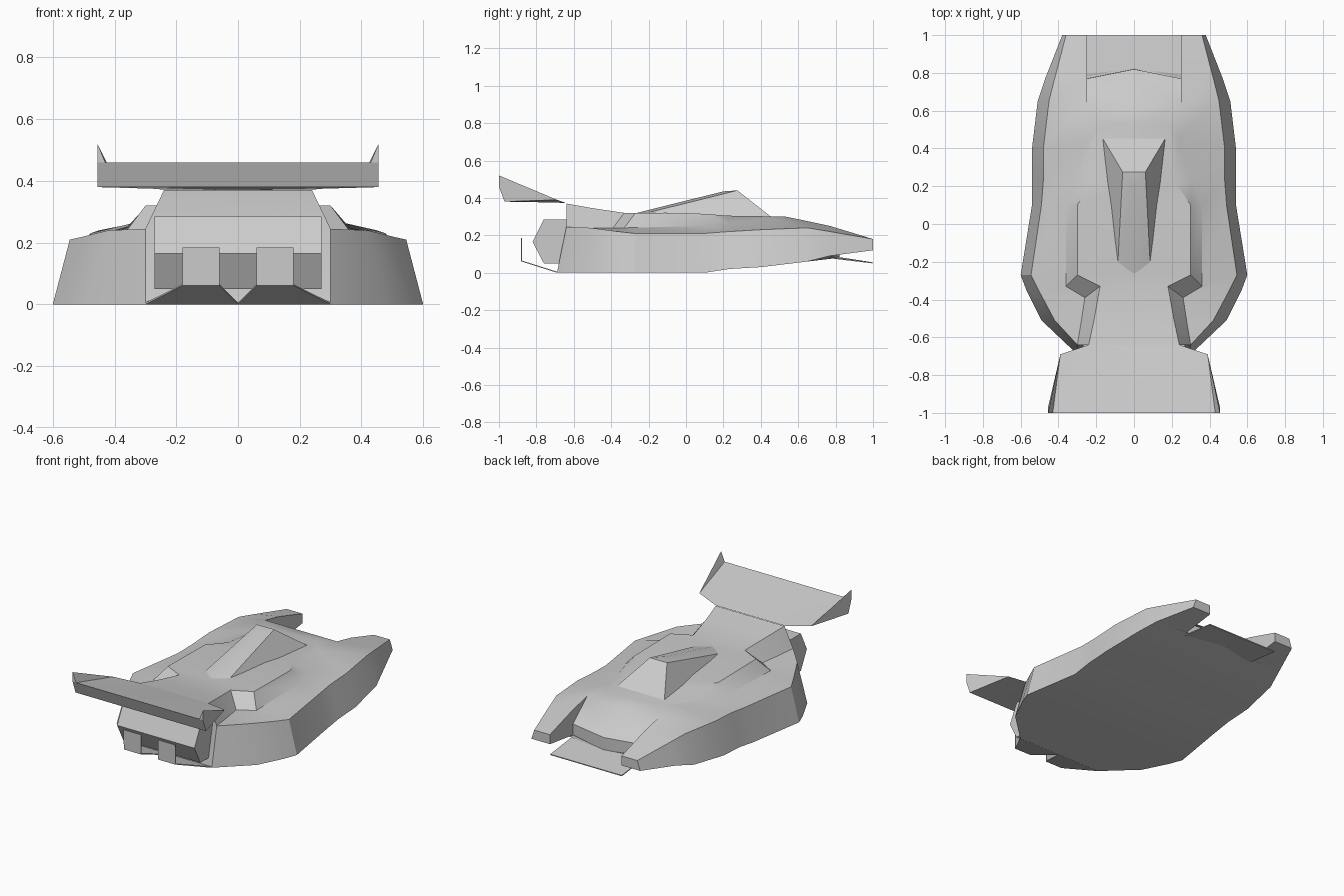
import bpy
import bmesh
import math

default_cube = bpy.data.objects.get("Cube")
if default_cube:
    bpy.data.objects.remove(default_cube, do_unlink=True)

# One plain grey paint for the whole craft
GREY = (0.6, 0.6, 0.6, 1.0)
paint = bpy.data.materials.new("plain_grey")
paint.use_nodes = True
paint.diffuse_color = GREY
paint.node_tree.nodes["Principled BSDF"].inputs["Base Color"].default_value = GREY


def add_face(bm, points):
    """Add a face and its mirror image, skipping repeated points."""
    unique = [p for i, p in enumerate(points) if p not in points[:i]]
    if len(unique) < 3:
        return
    bm.faces.new([bm.verts.new(p) for p in unique])
    mirrored = [(-x, y, z) for x, y, z in reversed(unique)]
    bm.faces.new([bm.verts.new(p) for p in mirrored])


def loft(bm, rail_a, rail_b):
    """Join two rails of equal length with a strip of faces."""
    for i in range(len(rail_a) - 1):
        add_face(bm, [rail_a[i], rail_a[i + 1], rail_b[i + 1], rail_b[i]])


def to_centre(rail):
    """Project a rail onto the centre plane."""
    return [(0, y, z) for x, y, z in rail]


def finish(bm, name, sheet=False, angle=30):
    """Weld the mirrored halves and make the object."""
    bmesh.ops.remove_doubles(bm, verts=bm.verts, dist=0.0005)
    bmesh.ops.recalc_face_normals(bm, faces=bm.faces)
    mesh = bpy.data.meshes.new(name)
    bm.to_mesh(mesh)
    bm.free()
    mesh.materials.append(paint)
    obj = bpy.data.objects.new(name, mesh)
    bpy.context.collection.objects.link(obj)
    if sheet:
        thickness = obj.modifiers.new("thickness", "SOLIDIFY")
        thickness.thickness = 0.006
        thickness.offset = 0
    else:
        bpy.ops.object.select_all(action="DESELECT")
        obj.select_set(True)
        bpy.context.view_layer.objects.active = obj
        bpy.ops.object.shade_smooth_by_angle(angle=math.radians(angle))
    return obj


# Hull rails, running from the prong tips to the tail
bottom_rail = [
    (.38, 1, .12), (.47, .77, .09), (.51, .65, .06), (.54, .4, .03), (.54, .23, .02),
    (.54, .1, 0), (.6, -.27, 0), (.57, -.35, 0), (.49, -.51, 0), (.3, -.69, 0),
]
edge_rail = [
    (.36, 1, .18), (.42, .77, .22), (.45, .65, .24), (.48, .4, .23), (.48, .23, .22),
    (.49, .1, .21), (.545, -.27, .21), (.5, -.36, .22), (.42, -.51, .24), (.3, -.64, .245),
]
deck_rail = [
    (.25, 1, .18), (.25, .77, .25), (.25, .63, .28), (.23, .45, .29), (.31, .23, .26),
    (.36, .1, .25), (.36, -.33, .24), (.26, -.39, .24), (.28, -.52, .24), (.3, -.64, .245),
]
shoulder_rail = [
    (.25, .63, .28), (.18, .53, .3), (.22, .22, .305), (.3, .1, .315),
    (.3, -.27, .32), (.18, -.33, .32), (.21, -.5, .345), (.24, -.64, .37),
]

hull = bmesh.new()
loft(hull, bottom_rail, edge_rail)
loft(hull, edge_rail, deck_rail)
loft(hull, deck_rail[2:], shoulder_rail)
loft(hull, shoulder_rail, to_centre(shoulder_rail))

# Floor
NOSE_LOW = (0, .82, .08)
floor_centre = [NOSE_LOW] + to_centre(bottom_rail[2:])
loft(hull, bottom_rail[1:], floor_centre)

# Sloping nose with its blunt front face
nose_corner, nose_tip = (.25, .77, .16), (0, .82, .16)
prong_root, prong_tip = (.25, .77, .09), (.25, 1, .12)
loft(hull, [shoulder_rail[0], nose_corner], [(0, .63, .28), nose_tip])
loft(hull, [nose_corner, prong_root], [nose_tip, NOSE_LOW])

# Prongs: inner wall, underside and tip
add_face(hull, [deck_rail[0], deck_rail[1], prong_root, prong_tip])
add_face(hull, [deck_rail[1], deck_rail[2], nose_corner])
add_face(hull, [prong_tip, prong_root, bottom_rail[1], bottom_rail[0]])
add_face(hull, [deck_rail[0], edge_rail[0], bottom_rail[0], prong_tip])

# Tail wall
tail_wall = [shoulder_rail[-1], deck_rail[-1], bottom_rail[-1]]
loft(hull, tail_wall, to_centre(tail_wall))
finish(hull, "hull")

# Canopy fin with a pinched spine
canopy = bmesh.new()
base, peak, heel = (.17, .46, .295), (.06, .275, .44), (.085, -.2, .322)
spine, spine_end = (0, .2, .435), (0, -.27, .318)
loft(canopy, [base, peak], to_centre([base, peak]))
add_face(canopy, [base, peak, heel])
add_face(canopy, [peak, (0, .275, .44), spine])
add_face(canopy, [peak, spine, heel])
add_face(canopy, [spine, spine_end, heel])
finish(canopy, "canopy")

# Tail wing, a wedge that thickens towards its trailing edge
wing = bmesh.new()
root, shoulder = (.24, -.64, .372), (.39, -.69, .39)
crease = (.28, -.69, .385)
top_back, low_back = (.43, -1, .46), (.455, -.97, .38)
low_front = (.28, -.69, .375)
outer_back, tip = (.455, -1, .46), (.455, -1, .52)
loft(wing, [root, crease], to_centre([root, crease]))
add_face(wing, [root, shoulder, crease])
add_face(wing, [crease, shoulder, top_back])
add_face(wing, [crease, top_back, (0, -1, .46), (0, -.69, .385)])
loft(wing, [outer_back, low_back], to_centre([outer_back, low_back]))
loft(wing, [low_back, low_front, root], to_centre([low_back, low_front, root]))
add_face(wing, [low_back, shoulder, low_front])
add_face(wing, [low_front, shoulder, root])
# Upturned triangular end plates
add_face(wing, [top_back, shoulder, tip])
add_face(wing, [top_back, tip, outer_back])
add_face(wing, [tip, shoulder, low_back, outer_back])
finish(wing, "tail_wing", angle=15)

# Engine block, a faceted profile pulled across the tail
engine = bmesh.new()
profile = [(-.63, .285), (-.76, .285), (-.82, .165), (-.76, .05), (-.66, .05)]
side = [(.27, y, z) for y, z in profile]
loft(engine, side + side[:1], to_centre(side + side[:1]))
add_face(engine, side)
finish(engine, "engine_block")

# Twin diffuser ramps, each with an upright flap
diffuser = bmesh.new()
ramp_inner, ramp_outer = (.06, -.88, .063), (.18, -.88, .063)
add_face(diffuser, [(0, -.69, .003), (.3, -.69, .003), ramp_outer, ramp_inner])
add_face(diffuser, [ramp_inner, ramp_outer, (.18, -.88, .185), (.06, -.88, .185)])
finish(diffuser, "diffuser", sheet=True)

# Thin splitter plate between the prongs
splitter = bmesh.new()
lip = (.25, .997, .053)
add_face(splitter, [(.25, .77, .08), lip, (0, .997, .053), NOSE_LOW])
finish(splitter, "splitter", sheet=True)
